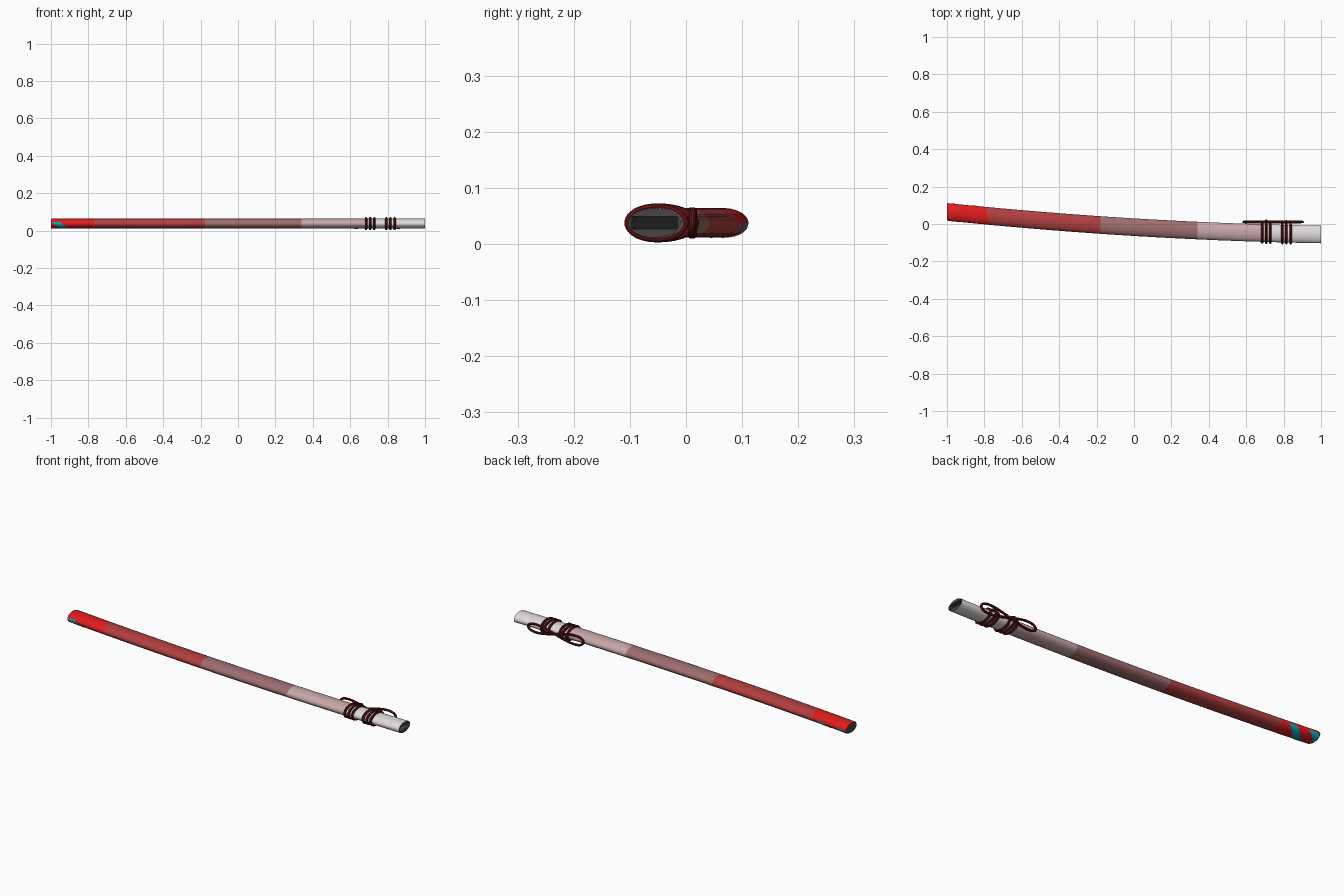
import bpy, bmesh, math
from mathutils import Vector

if "Cube" in bpy.data.objects:
    bpy.data.objects.remove(bpy.data.objects["Cube"])

ZC, RY, RZ, N = 0.0375, 0.047, 0.0265, 40


def mat(name, r, g, b):
    m = bpy.data.materials.new(name)
    m.diffuse_color = (r, g, b, 1)
    m.use_nodes = True
    m.node_tree.nodes["Principled BSDF"].inputs["Base Color"].default_value = m.diffuse_color
    return m


RED = mat("bright red", 0.76, 0.012, 0.012)
BRICK = mat("brick red", 0.44, 0.05, 0.05)
MAUVE = mat("dusty mauve", 0.35, 0.155, 0.155)
PINK = mat("pale pink", 0.58, 0.39, 0.39)
WHITE = mat("off white", 0.75, 0.71, 0.71)
GREY = mat("dark grey", 0.06, 0.06, 0.06)
CYAN = mat("teal", 0.0, 0.42, 0.47)
CORD = mat("dark red cord", 0.13, 0.009, 0.009)


def cy(x):
    """Centre line of the gently curved sheath."""
    return -0.017 - 0.0605 * x + 0.0215 * x * x


def make(name, bm, mats):
    bmesh.ops.recalc_face_normals(bm, faces=bm.faces)
    me = bpy.data.meshes.new(name)
    bm.to_mesh(me)
    bm.free()
    ob = bpy.data.objects.new(name, me)
    bpy.context.collection.objects.link(ob)
    for m in mats:
        me.materials.append(m)
    bpy.ops.object.select_all(action='DESELECT')
    ob.select_set(True)
    bpy.context.view_layer.objects.active = ob
    bpy.ops.object.shade_smooth_by_angle(angle=math.radians(35))
    return ob


# Sheath: oval tube in colour bands, with an open slot at the mouth
bm = bmesh.new()


def oval(x, s=1.0, shear=0.0):
    ring = []
    for i in range(N):
        a = math.tau * i / N
        dy = RY * s * math.cos(a)
        px = x + shear * dy
        ring.append(bm.verts.new((px, cy(px) + dy, ZC + RZ * s * math.sin(a))))
    return ring


def slot(x):
    ring = []
    for i in range(N):
        a = math.tau * i / N
        c, s = math.cos(a), math.sin(a)
        k = 1 / max(abs(c), abs(s))
        ring.append(bm.verts.new((x, cy(x) + 0.041 * c * k, ZC + 0.011 * s * k)))
    return ring


def bridge(a, b, idx):
    for i in range(N):
        j = (i + 1) % N
        bm.faces.new((a[i], a[j], b[j], b[i])).material_index = idx


bands = [(-0.994, -0.782, 0), (-0.782, -0.18, 1), (-0.18, 0.34, 2),
         (0.34, 0.69, 3), (0.69, 1.0, 4)]
cap = oval(-1, 0.92)
bm.faces.new(cap).material_index = 5
last = oval(-0.994)
bridge(cap, last, 0)
for x0, x1, idx in bands:
    steps = max(3, round((x1 - x0) / 0.06))
    for k in range(1, steps + 1):
        x = x0 + (x1 - x0) * k / steps
        ring = oval(x, 1, -0.27 if abs(x + 0.782) < 1e-4 else 0)
        bridge(last, ring, idx)
        last = ring
for k in range(19):
    ring = slot(1 - 0.1 * k)
    bridge(last, ring, 5)
    last = ring
bm.faces.new(last).material_index = 5
make("sheath", bm, [RED, BRICK, MAUVE, PINK, WHITE, GREY])

# Diagonal painted stripes under the tail
for n, xs in enumerate((-0.845, -0.955)):
    bm = bmesh.new()
    prev = None
    for i in range(33):
        t = math.radians(-2 + 202 * i / 32)
        xc = xs - 0.13 * (i / 32)
        row = []
        for w in (-0.022, 0.022):
            x = max(xc + w, -0.995)
            row.append(bm.verts.new((x, cy(x) + (RY + 0.0008) * math.cos(t),
                                     ZC - (RZ + 0.0008) * math.sin(t))))
        if row[1].co.x - row[0].co.x < 0.001:
            for v in row:
                bm.verts.remove(v)
            break
        if prev:
            bm.faces.new((prev[0], prev[1], row[1], row[0]))
        prev = row
    make("tail_stripe_%d" % (n + 1), bm, [CYAN])


def cord(name, pts, r):
    """Closed round cord through the points."""
    bm = bmesh.new()
    n, rings = len(pts), []
    for i, p in enumerate(pts):
        t = (pts[(i + 1) % n] - pts[i - 1]).normalized()
        ref = Vector((1, 0, 0)) if name.startswith("wrap") else Vector((0, 1, 0))
        u = (ref - t * ref.dot(t)).normalized()
        v = t.cross(u)
        rings.append([bm.verts.new(p + r * (u * math.cos(math.tau * k / 10) + v * math.sin(math.tau * k / 10)))
                      for k in range(10)])
    for i in range(n):
        a, b = rings[i - 1], rings[i]
        for k in range(10):
            bm.faces.new((a[k - 1], a[k], b[k], b[k - 1]))
    return make(name, bm, [CORD])


# Cord wraps: two groups of three; the middle one also ties in the bow
for g, gx in enumerate((0.707, 0.815)):
    for k in (-1, 0, 1):
        x = gx + k * 0.022
        pts = []
        for i in range(48):
            a = math.tau * i / 48
            dy = (RY + 0.004) * math.cos(a)
            if k == 0 and dy > 0:
                dy *= 1.3
            pts.append(Vector((x, cy(x) + dy, ZC + (RZ + 0.002) * math.sin(a))))
        cord("wrap_%d_%d" % (g + 1, k + 2), pts, 0.0065)

# Bow: figure-eight loop lying along the back
pts = []
for i in range(96):
    t = math.tau * i / 96
    c, s = math.cos(t), math.sin(t)
    pts.append(Vector((0.744 + 0.159 * c, 0.011 + 0.003 * s, ZC + 0.022 * math.sin(2 * t))))
cord("bow_loops", pts, 0.006)
